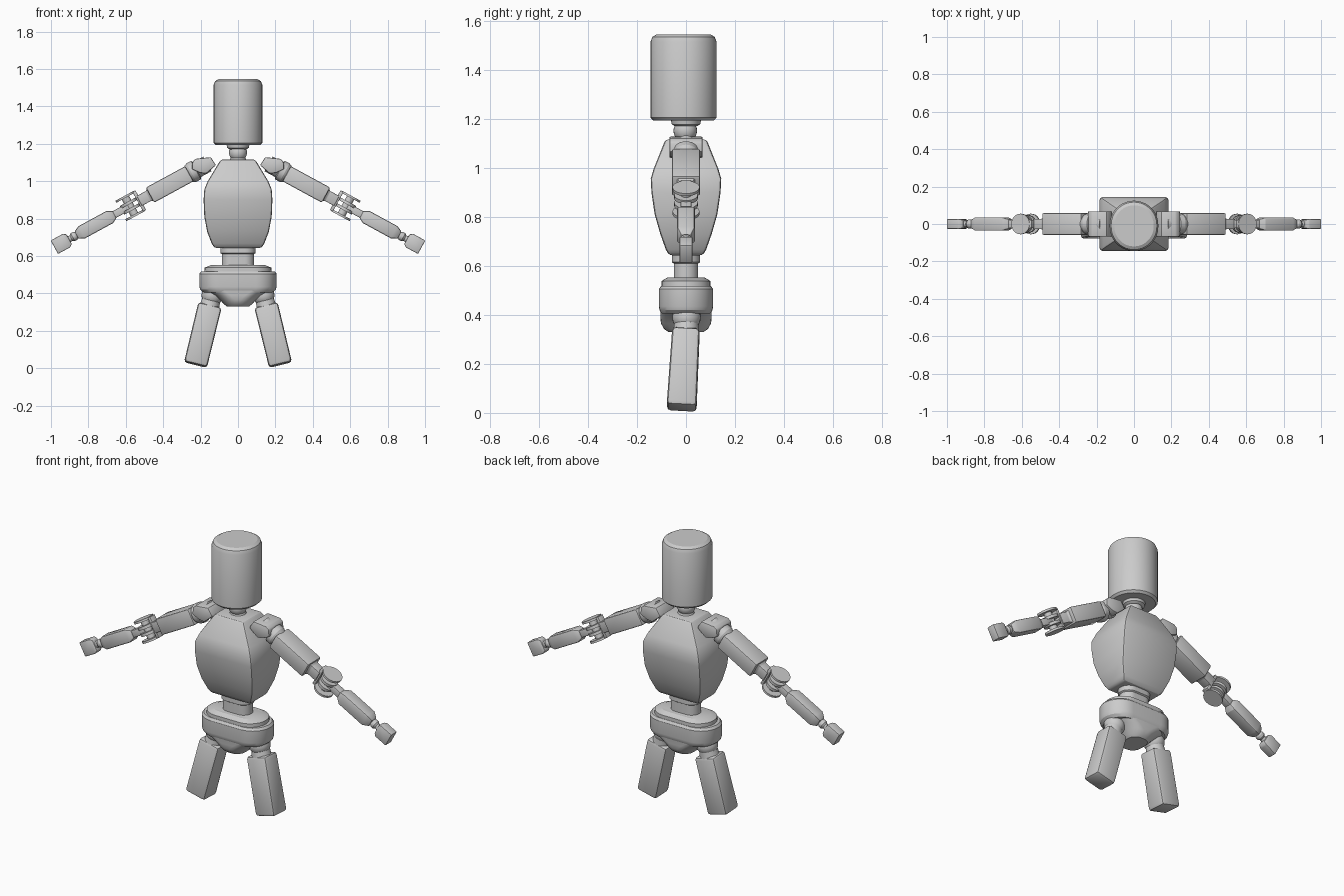
import bpy, bmesh, math
from mathutils import Matrix, Vector

if "Cube" in bpy.data.objects:
    bpy.data.objects.remove(bpy.data.objects["Cube"])

grey = bpy.data.materials.new("plain grey")
grey.diffuse_color = (0.6, 0.6, 0.6, 1)
grey.use_nodes = True
grey.node_tree.nodes["Principled BSDF"].inputs["Base Color"].default_value = grey.diffuse_color


def section(z, hx, hy, r, seg, cy=0):
    """Rounded rectangle outline at height z."""
    pts = []
    for i, (sx, sy) in enumerate(((1, 1), (-1, 1), (-1, -1), (1, -1))):
        for k in range(seg + 1):
            a = math.pi / 2 * (i + (k / seg if seg else 0))
            pts.append((sx * (hx - r) + r * math.cos(a) * (seg > 0),
                        sy * (hy - r) + r * math.sin(a) * (seg > 0) + cy, z))
    return pts


def finish(name, bm, frame=Matrix(), bevel=0, mirror=False):
    bmesh.ops.remove_doubles(bm, verts=bm.verts, dist=1e-5)
    bmesh.ops.recalc_face_normals(bm, faces=bm.faces)
    if bevel:
        edges = [e for e in bm.edges if e.calc_face_angle(0) > math.radians(28)]
        bmesh.ops.bevel(bm, geom=edges, offset=bevel, segments=2, profile=0.5,
                        affect='EDGES', clamp_overlap=True)
    bm.transform(frame)
    bmesh.ops.recalc_face_normals(bm, faces=bm.faces)
    me = bpy.data.meshes.new(name)
    bm.to_mesh(me)
    bm.free()
    me.materials.append(grey)
    me.shade_smooth()
    me.set_sharp_from_angle(angle=math.radians(25))
    ob = bpy.data.objects.new(name, me)
    bpy.context.collection.objects.link(ob)
    if mirror:
        ob.modifiers.new("mirror", 'MIRROR').use_mirror_merge = False
    return ob


def loft(name, rings, seg=0, cy=0, **kw):
    """Stack of (z, half x, half y, corner radius) sections, capped."""
    bm = bmesh.new()
    loops = [[bm.verts.new(p) for p in section(*r, seg, cy)] for r in rings]
    for a, b in zip(loops, loops[1:]):
        n = len(a)
        for i in range(n):
            bm.faces.new((a[i], a[(i + 1) % n], b[(i + 1) % n], b[i]))
    bm.faces.new(loops[0])
    bm.faces.new(loops[-1])
    finish(name, bm, **kw)


def tube(name, rings, **kw):
    loft(name, [(z, r, r, r) for z, r in rings], seg=7, **kw)


def ball(name, loc, r, mirror=False):
    bm = bmesh.new()
    bmesh.ops.create_uvsphere(bm, u_segments=24, v_segments=14, radius=r)
    finish(name, bm, Matrix.Translation(loc), mirror=mirror)


def along(a, b):
    """Frame at a with local z pointing to b and local y kept front to back."""
    a, b = Vector(a), Vector(b)
    z = (b - a).normalized()
    x = Vector((0, 1, 0)).cross(z).normalized()
    m = Matrix((x, z.cross(x), z)).transposed().to_4x4()
    return Matrix.Translation(a) @ m


# head and neck
loft("head", [(1.193, .118, .123, .118), (1.205, .13, .135, .13),
              (1.515, .13, .135, .13), (1.535, .122, .127, .122),
              (1.545, .105, .11, .105)], seg=9, cy=-.01)
tube("neck_collar", [(1.17, .045), (1.178, .058), (1.2, .062)])
ball("neck_ball", (0, -.003, 1.152), .048)
tube("neck_base", [(1.09, .055), (1.125, .04)])

# torso: faceted block, widest at the chest
loft("torso", [(.643, .125, .068, 0), (.665, .14, .082, 0), (.73, .165, .105, 0),
               (.81, .18, .128, 0), (.90, .184, .141, 0), (.957, .18, .144, 0),
               (1.0, .162, .131, 0), (1.116, .092, .084, 0)], bevel=.012)

# waist and pelvis
loft("waist", [(.54, .086, .05, .05), (.61, .086, .05, .05),
               (.615, .094, .058, .058), (.65, .094, .058, .058)], seg=7)
loft("pelvis_top", [(.51, .18, .1, .1), (.538, .178, .1, .1),
                    (.553, .14, .075, .075)], seg=7)
loft("pelvis", [(.405, .185, .1, .1), (.42, .202, .108, .108),
                (.435, .207, .111, .111), (.505, .207, .111, .111),
                (.518, .197, .102, .102)], seg=8)
loft("pelvis_lower", [(.33, .06, .072, .05), (.343, .076, .09, .07),
                      (.365, .095, .102, .08), (.39, .13, .105, .09),
                      (.42, .185, .105, .1)], seg=7)

# legs
leg = along((.227, -.018, .019), (.15, 0, .337))
loft("leg", [(0, .063, .061, 0), (.327, .064, .056, 0)], bevel=.016,
     frame=leg, mirror=True)
tube("hip_post", [(.31, .054), (.345, .05), (.40, .046)], frame=leg, mirror=True)
ball("hip_ball", (.137, .002, .39), .058, mirror=True)

# shoulder cap: side profile pushed front to back
bm = bmesh.new()
outline = [(.118, 1.085), (.145, 1.128), (.225, 1.12), (.243, 1.105), (.247, 1.065),
           (.205, 1.045), (.17, 1.04)]
face = bm.faces.new([bm.verts.new((x, -.068, z)) for x, z in outline])
new = bmesh.ops.extrude_face_region(bm, geom=[face])["geom"]
bmesh.ops.translate(bm, vec=(0, .136, 0),
                    verts=[v for v in new if isinstance(v, bmesh.types.BMVert)])
finish("shoulder_cap", bm, bevel=.006, mirror=True)

# arms: everything placed along one sloping axis
arm = along((.26, 0, 1.04), (.945, 0, .667))
tube("shoulder_joint", [(-.11, .045), (-.045, .045), (-.04, .056), (-.012, .056),
                        (.01, .045)], frame=arm, mirror=True)
loft("upper_arm", [(0, .046, .058, 0), (.24, .046, .058, 0)], bevel=.008,
     frame=arm, mirror=True)
loft("elbow_stem", [(.235, .038, .04, 0), (.25, .03, .028, 0), (.305, .03, .028, 0)],
     bevel=.004, frame=arm, mirror=True)
loft("elbow_yoke", [(.296, .06, .022, 0), (.314, .06, .022, 0)], bevel=.003,
     frame=arm, mirror=True)

# elbow discs turn about the axis square to the arm
elbow = arm @ Matrix.Translation((0, 0, .362)) @ Matrix.Rotation(math.pi / 2, 4, 'Y')
for name, off, r, h in (("elbow_plate_upper", .056, .055, .006),
                        ("elbow_plate_lower", -.056, .055, .006),
                        ("elbow_knuckle_upper", .018, .048, .008),
                        ("elbow_knuckle_lower", -.018, .048, .008),
                        ("elbow_pin", 0, .022, .056)):
    tube(name, [(off - h, r), (off + h, r)], frame=elbow, mirror=True)

loft("forearm_stem", [(.37, .02, .022, 0), (.475, .02, .022, 0)], bevel=.004,
     frame=arm, mirror=True)
loft("forearm", [(.455, .022, .025, 0), (.485, .037, .036, 0),
                 (.655, .037, .036, 0), (.688, .022, .022, 0)], bevel=.008,
     frame=arm, mirror=True)
tube("wrist", [(.68, .016), (.695, .024), (.71, .024), (.72, .016), (.745, .02)],
     frame=arm, mirror=True)
loft("hand", [(.732, .03, .022, 0), (.748, .041, .027, 0), (.822, .041, .026, 0)],
     bevel=.005, frame=arm, mirror=True)
